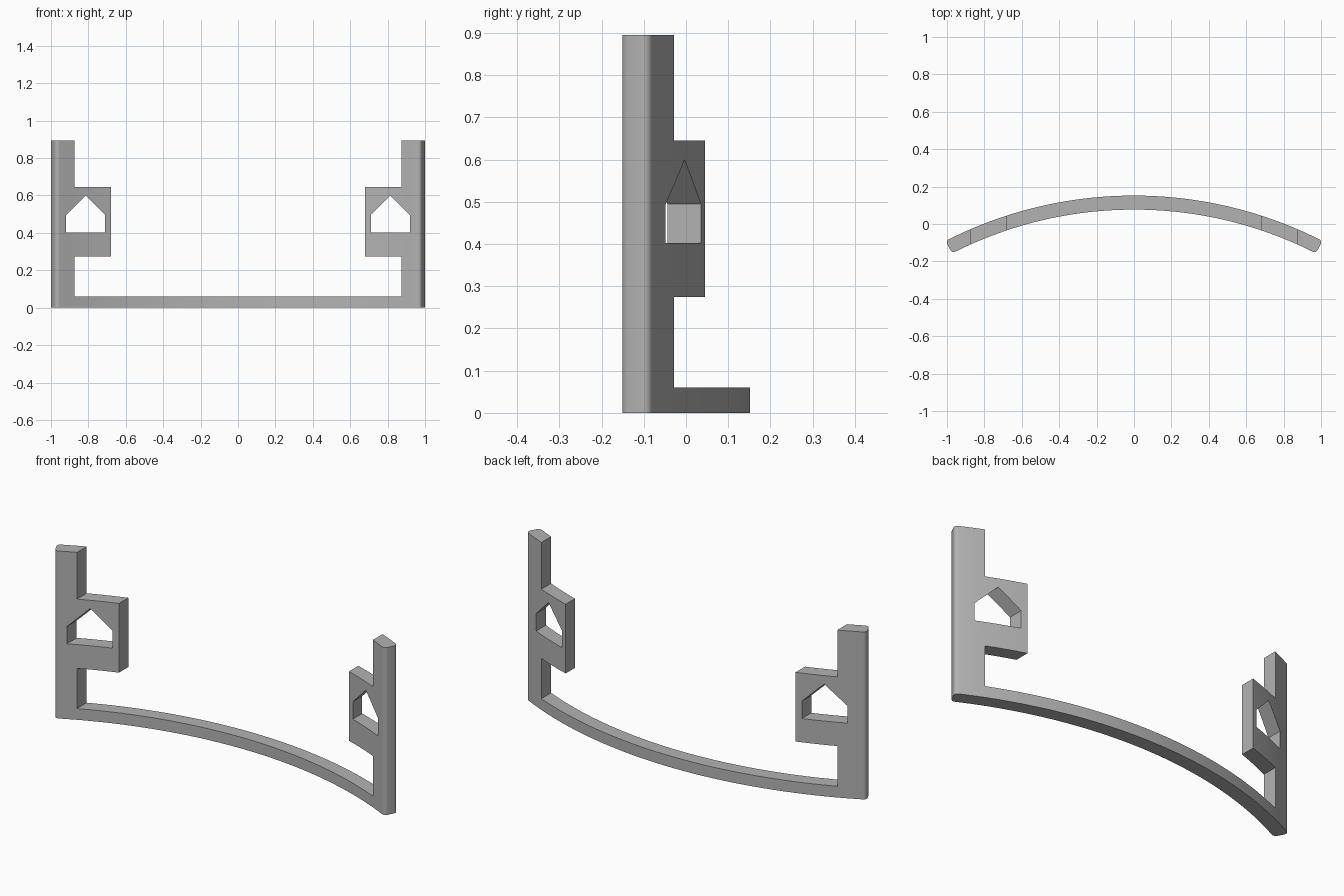
import bpy, bmesh, math
from mathutils import Vector

cube = bpy.data.objects.get("Cube")
if cube:
    bpy.data.objects.remove(cube, do_unlink=True)

OUTER, INNER, CENTRE_Y = 2.215, 2.14, -2.063
HALF_ANGLE = math.asin(1.007 / OUTER)
FILLET = 0.02
APEX_X, APEX_Z = 0.815, 0.6

grey = bpy.data.materials.new("plain grey")
grey.use_nodes = True
colour = (0.45, 0.45, 0.45, 1)
grey.diffuse_color = colour
grey.node_tree.nodes["Principled BSDF"].inputs["Base Color"].default_value = colour


def in_frame(s, z):
    """Rail, posts and tabs, less the house-shaped windows."""
    s = abs(s)
    window = 0.71 < s < 0.92 and 0.402 < z < APEX_Z - abs(s - APEX_X)
    tab = s > 0.68 and 0.275 < z < 0.645
    return (z < 0.06 or s > 0.875 or tab) and not window


def place(s, z, radius, inward):
    """Put a flat point on the curved wall; stations 1 to 2 round the tip."""
    a = abs(s)
    if a < 0.95:
        x, y = a, math.sqrt(radius ** 2 - a ** 2)
    else:
        turn = (a - 1) * math.pi / 2
        r = radius + inward * FILLET * (1 - math.cos(turn))
        angle = HALF_ANGLE - FILLET * (1 - math.sin(turn)) / radius
        x, y = r * math.sin(angle), r * math.cos(angle)
    return Vector((math.copysign(x, s), CENTRE_Y + y, z))


# Flat grid of cells across the whole front
half = [0.68 * i / 20 for i in range(1, 21)] + [0.71, 0.76, APEX_X, 0.845, 0.875, 0.92]
half += [1 + i / 6 for i in range(7)]
stations = [-s for s in reversed(half)] + [0.0] + half
levels = [0, 0.06, 0.275, 0.402, 0.495, APEX_Z, 0.645, 0.895]
bm = bmesh.new()
grid = [[bm.verts.new((s, 0, z)) for z in levels] for s in stations]
for left, right in zip(grid, grid[1:]):
    for j in range(len(levels) - 1):
        bm.faces.new((left[j], right[j], right[j + 1], left[j + 1]))

# Cut the sloping window tops
for side in (1, -1):
    for slope in (1, -1):
        cells = []
        for f in bm.faces:
            c = f.calc_center_median()
            if 0.71 < side * c.x < 0.92 and 0.495 < c.z < APEX_Z:
                cells.append(f)
        edges = {e for f in cells for e in f.edges}
        verts = {v for f in cells for v in f.verts}
        bmesh.ops.bisect_plane(bm, geom=list(verts) + list(edges) + cells, dist=0.0001,
                               plane_co=(side * APEX_X, 0, APEX_Z), plane_no=(slope, 0, 1))

# Remove the openings
empty = []
for f in bm.faces:
    c = f.calc_center_median()
    if not in_frame(c.x, c.z):
        empty.append(f)
bmesh.ops.delete(bm, geom=empty, context='FACES')

# Second skin, joined along every open edge
front = list(bm.verts)
rim = [e for e in bm.edges if e.is_boundary]
copy = bmesh.ops.duplicate(bm, geom=front + list(bm.edges) + list(bm.faces))["vert_map"]
for e in rim:
    a, b = e.verts
    bm.faces.new((a, b, copy[b], copy[a]))
for v in front:
    s, z = v.co.x, v.co.z
    v.co = place(s, z, INNER, 1)
    copy[v].co = place(s, z, OUTER, -1)

bmesh.ops.recalc_face_normals(bm, faces=bm.faces)
if bm.calc_volume(signed=True) < 0:
    bmesh.ops.reverse_faces(bm, faces=bm.faces)

mesh = bpy.data.meshes.new("curved_frame")
bm.to_mesh(mesh)
bm.free()
mesh.materials.append(grey)
frame = bpy.data.objects.new("curved_frame", mesh)
bpy.context.collection.objects.link(frame)

# Smooth curves, sharp corners
bpy.ops.object.select_all(action='DESELECT')
bpy.context.view_layer.objects.active = frame
frame.select_set(True)
bpy.ops.object.shade_smooth_by_angle(angle=math.radians(30))
